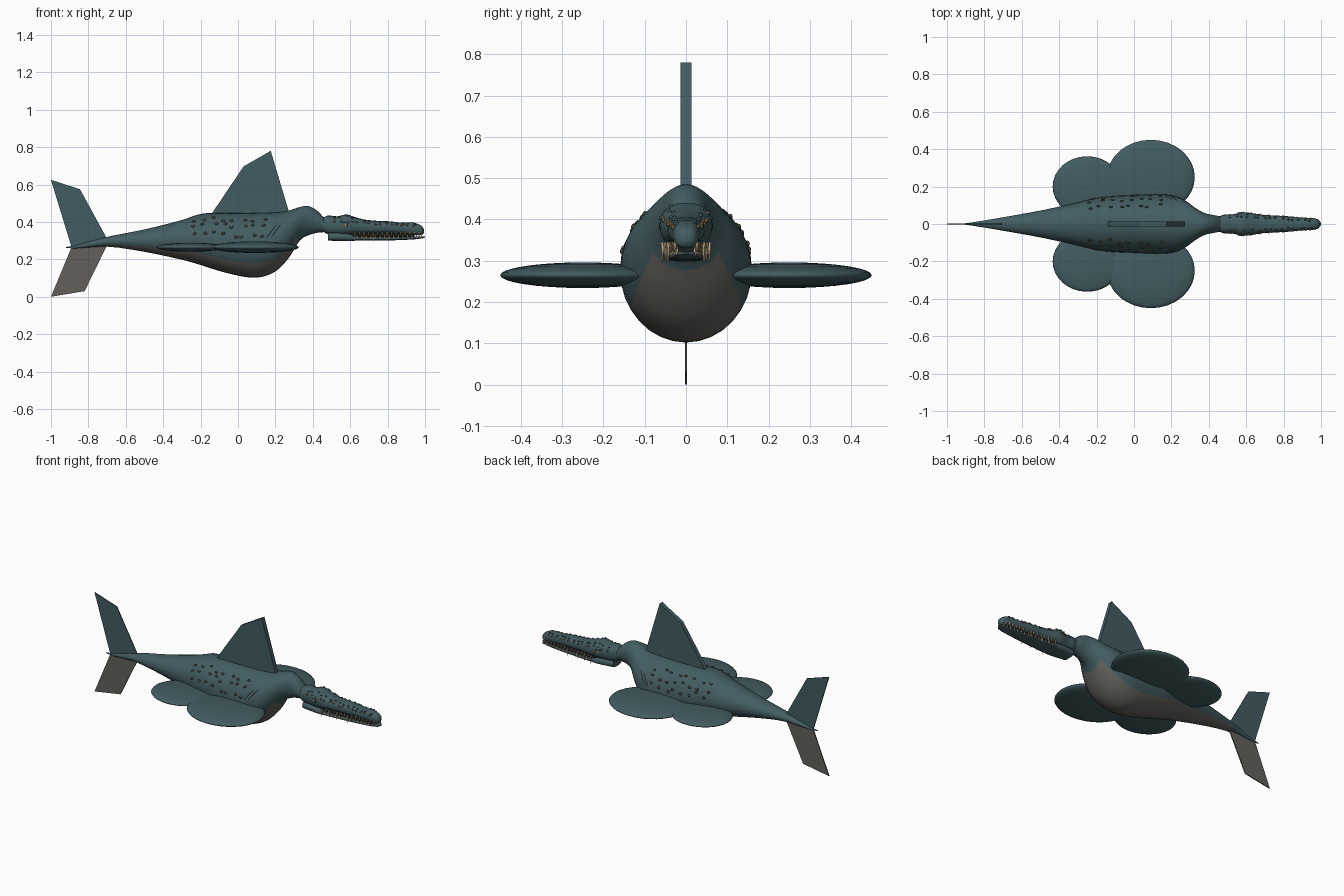
import bpy, bmesh, math, random
from mathutils import Matrix, Vector

random.seed(4)
cube = bpy.data.objects.get("Cube")
if cube:
    bpy.data.objects.remove(cube, do_unlink=True)


def material(name, rgb):
    m = bpy.data.materials.new(name)
    m.use_nodes = True
    m.diffuse_color = (*rgb, 1)
    m.node_tree.nodes["Principled BSDF"].inputs["Base Color"].default_value = (*rgb, 1)
    return m


TEAL = material("deep teal", (0.055, 0.108, 0.12))
BELLY = material("belly grey", (0.125, 0.118, 0.105))
WART = material("wart brown", (0.07, 0.06, 0.04))
TAN = material("scute tan", (0.2, 0.13, 0.06))
TOOTH = material("tooth ivory", (0.62, 0.48, 0.3))
EYE = material("eye amber", (0.55, 0.27, 0.05))
DARK = material("dark slit", (0.012, 0.014, 0.014))


def finish(name, bm, mats, smooth=True, angle=40):
    bmesh.ops.recalc_face_normals(bm, faces=bm.faces)
    mesh = bpy.data.meshes.new(name)
    bm.to_mesh(mesh)
    bm.free()
    ob = bpy.data.objects.new(name, mesh)
    bpy.context.collection.objects.link(ob)
    for m in mats:
        mesh.materials.append(m)
    if smooth:
        bpy.ops.object.select_all(action="DESELECT")
        ob.select_set(True)
        bpy.context.view_layer.objects.active = ob
        bpy.ops.object.shade_smooth_by_angle(angle=math.radians(angle))
    return ob


def station(rows, x):
    """Smoothly interpolated (half width, bottom, top) at x."""
    i = max(k for k in range(len(rows) - 1) if k == 0 or rows[k][0] <= x)
    a, b = rows[i], rows[i + 1]
    p, q = rows[max(i - 1, 0)], rows[min(i + 2, len(rows) - 1)]
    h = b[0] - a[0]
    t = (x - a[0]) / h
    out = []
    for k in (1, 2, 3):
        m0 = (b[k] - p[k]) / (b[0] - p[0]) * h
        m1 = (q[k] - a[k]) / (q[0] - a[0]) * h
        out.append((2*t**3 - 3*t*t + 1) * a[k] + (t**3 - 2*t*t + t) * m0
                   + (3*t*t - 2*t**3) * b[k] + (t**3 - t*t) * m1)
    return out


def skin(rows, x, angle, power=1.0):
    """Point on the lofted surface; angle 0 is the +y side, 90 the top."""
    w, lo, hi = station(rows, x)
    c, s = math.cos(math.radians(angle)), math.sin(math.radians(angle))
    c, s = (math.copysign(abs(v) ** power, v) for v in (c, s))
    return Vector((x, w * c, (lo + hi) / 2 + (hi - lo) / 2 * s))


def loft(name, rows, sides, steps, power=1.0, mats=(TEAL,), rule=None):
    bm = bmesh.new()
    xs = [a[0] + (b[0] - a[0]) * k / steps for a, b in zip(rows, rows[1:]) for k in range(steps)]
    xs.append(rows[-1][0])
    rings = [[bm.verts.new(skin(rows, x, 360 * k / sides, power)) for k in range(sides)] for x in xs]
    for i, (r, s) in enumerate(zip(rings, rings[1:])):
        for k in range(sides):
            n = (k + 1) % sides
            f = bm.faces.new((r[k], r[n], s[n], s[k]))
            if rule:
                f.material_index = rule(xs[i], 360 * (k + 0.5) / sides)
    bm.faces.new(rings[0])
    bm.faces.new(rings[-1])
    return finish(name, bm, mats)


def blobs(name, items, mat, detail=2):
    """Many small ellipsoids in one part: (centre, radii)."""
    bm = bmesh.new()
    for c, r in items:
        bmesh.ops.create_icosphere(bm, subdivisions=detail, radius=1,
                                   matrix=Matrix.Translation(c) @ Matrix.Diagonal((*r, 1)))
    return finish(name, bm, [mat], angle=60)


def plate(name, points, thick, mat):
    """Flat polygon in the xz plane, given thickness along y."""
    bm = bmesh.new()
    f = bm.faces.new([bm.verts.new((x, -thick / 2, z)) for x, z in points])
    new = bmesh.ops.extrude_face_region(bm, geom=[f])["geom"]
    bmesh.ops.translate(bm, vec=(0, thick, 0), verts=[v for v in new if isinstance(v, bmesh.types.BMVert)])
    return finish(name, bm, [mat], smooth=False)


# Body and neck with the pale underside
BODY = [(-.92, .002, .262, .266), (-.87, .008, .258, .275), (-.7, .036, .268, .32), (-.5, .072, .24, .36),
        (-.3, .115, .198, .41), (-.2, .14, .17, .443), (-.1, .15, .138, .448), (0, .155, .113, .448),
        (.08, .159, .102, .448), (.15, .159, .112, .45), (.22, .15, .15, .453), (.28, .122, .22, .463),
        (.33, .085, .3, .48), (.38, .058, .33, .484), (.43, .047, .343, .455), (.46, .042, .345, .425),
        (.52, .042, .345, .42)]
loft("body", BODY, 32, 3, mats=(TEAL, BELLY),
     rule=lambda x, a: 1 if -.72 < x < .31 and abs(a - 270) < 52 else 0)

# Head: skull with snout, lower jaw, dark mouth lining
SKULL = [(.45, .036, .35, .42), (.48, .05, .335, .434), (.53, .052, .33, .43), (.58, .063, .33, .44),
         (.63, .058, .333, .424), (.7, .048, .337, .409), (.8, .043, .338, .404), (.88, .036, .336, .396),
         (.93, .033, .332, .398), (.97, .029, .33, .386), (.988, .02, .334, .373), (.995, .005, .345, .357)]
JAW = [(.48, .045, .3, .345), (.58, .056, .298, .34), (.64, .052, .3, .324), (.8, .04, .301, .321),
       (.93, .03, .306, .322), (.985, .022, .312, .323), (1, .005, .316, .321)]
loft("skull", SKULL, 20, 3, .8)
loft("lower_jaw", JAW, 20, 3, .65)
loft("mouth_lining", [(.5, .04, .31, .35), (.7, .036, .312, .345), (.94, .022, .315, .34)], 12, 3, mats=(DARK,))

# Teeth: small rows with a few longer fangs
bm = bmesh.new()
for side in (-1, 1):
    for k in range(15):
        x = .625 + .0245 * k
        fang = k in (0, 2, 4, 7)
        for down in (True, False):
            rows = SKULL if down else JAW
            px = x if down else x + .012
            y = side * (station(rows, px)[0] * .9 + (.004 if fang and down else 0))
            length = (.048 if fang else .024) if down else .022
            z = .345 - length / 2 if down else .314 + length / 2
            turn = Matrix.Rotation(math.pi if down else 0, 4, "X")
            bmesh.ops.create_cone(bm, segments=6, radius1=.006, radius2=.0008, depth=length,
                                  cap_ends=True, matrix=Matrix.Translation((px, y, z)) @ turn)
finish("teeth", bm, [TOOTH])

# Eyes, pupils, brows and nostrils
for side, tag in ((-1, "front"), (1, "back")):
    y = side * .054
    blobs(f"{tag}_eye", [((.582, y, .384), (.014, .011, .012))], EYE, 3)
    blobs(f"{tag}_pupil", [((.584, y + side * .008, .384), (.005, .004, .009))], DARK)
    blobs(f"{tag}_brow", [((.575, side * .05, .403), (.03, .015, .009))], TEAL, 3)
    blobs(f"{tag}_nostril", [((.95, side * .024, .378), (.008, .005, .005))], DARK)

# Scutes along the head, warts along the flanks
scutes, warts = [], []
for side in (-1, 1):
    for k in range(15):
        x = .52 + .03 * k
        for a in (28, 55):
            if abs(x - .58) < .03 and a == 28:
                continue
            p = skin(SKULL, x + random.uniform(-.008, .008), a + random.uniform(-8, 8), .8)
            scutes.append(((p.x, side * p.y, p.z), (.007, .005, .005)))
    for a in (17, 34, 52):
        for k in range(8):
            x = -.23 + .052 * k + random.uniform(-.014, .014)
            p = skin(BODY, x, a + random.uniform(-5, 5))
            warts.append(((p.x, side * p.y, p.z), (.01, .006, .008)))
blobs("head_scutes", scutes[::2], TAN)
blobs("head_bumps", scutes[1::2], TEAL)
blobs("body_warts", warts, WART)

# Gill slits: thin strips following the flank
for side, tag in ((-1, "front"), (1, "back")):
    bm = bmesh.new()
    for start in (.155, .18):
        strip = []
        for k in range(7):
            p = skin(BODY, start + .008 * k, 12 + 3.5 * k) + Vector((0, .003, 0))
            p.y *= side
            strip.append([bm.verts.new(p + Vector((d, 0, 0))) for d in (-.003, .003)])
        for a, b in zip(strip, strip[1:]):
            bm.faces.new((a[0], a[1], b[1], b[0]))
    finish(f"{tag}_gills", bm, [DARK])

# Side flippers: flattened ellipsoids, large fore and small hind
for side, tag in ((-1, "front"), (1, "back")):
    for part, x, y, rx, ry, rz in (("fore", .09, .25, .235, .2, .031), ("hind", -.25, .2, .185, .162, .024)):
        bm = bmesh.new()
        bmesh.ops.create_uvsphere(bm, u_segments=32, v_segments=16, radius=1,
                                  matrix=Matrix.Translation((x, side * y, .265)) @ Matrix.Diagonal((rx, ry, rz, 1)))
        finish(f"{tag}_{part}_flipper", bm, [TEAL], angle=80)

# Dorsal fin and upright tail flukes
plate("dorsal_fin", [(-.15, .43), (.03, .697), (.175, .78), (.275, .445)], .027, TEAL)
plate("upper_fluke", [(-.89, .265), (-1, .625), (-.845, .575), (-.7, .31), (-.72, .275)], .006, TEAL)
plate("lower_fluke", [(-.89, .265), (-.7, .275), (-.82, .03), (-1, 0)], .006, BELLY)
